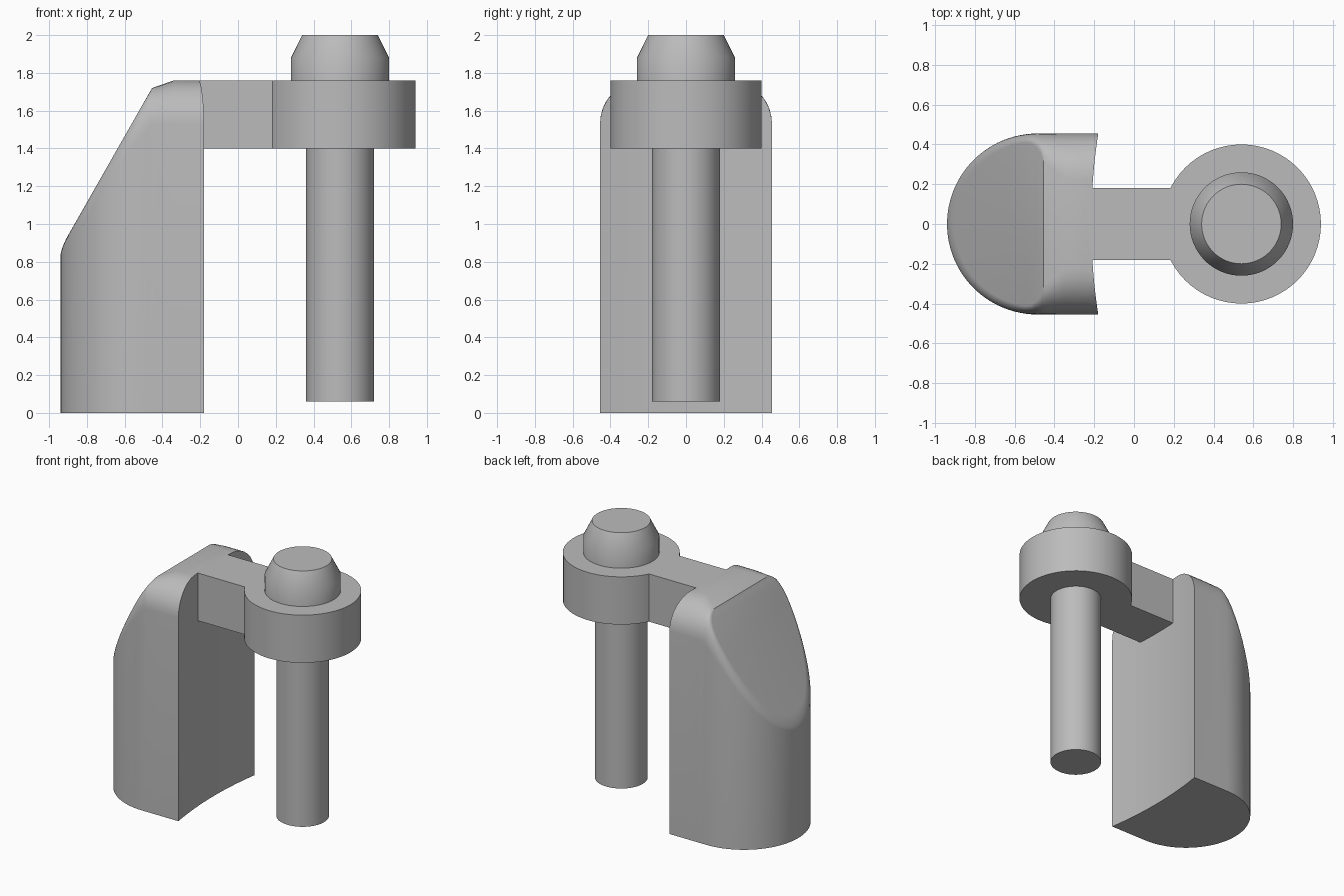
import bpy, bmesh
from math import sin, cos, pi

cube = bpy.data.objects.get("Cube")
if cube:
    bpy.data.objects.remove(cube, do_unlink=True)

grey = bpy.data.materials.new("plain_grey")
grey.use_nodes = True
grey.diffuse_color = (0.5, 0.5, 0.5, 1)
grey.node_tree.nodes["Principled BSDF"].inputs["Base Color"].default_value = (0.5, 0.5, 0.5, 1)


def make_object(name, bm):
    bmesh.ops.recalc_face_normals(bm, faces=bm.faces)
    mesh = bpy.data.meshes.new(name)
    bm.to_mesh(mesh)
    bm.free()
    mesh.materials.append(grey)
    obj = bpy.data.objects.new(name, mesh)
    bpy.context.collection.objects.link(obj)
    return obj


def activate(obj):
    bpy.ops.object.select_all(action='DESELECT')
    obj.select_set(True)
    bpy.context.view_layer.objects.active = obj


def smooth(obj):
    activate(obj)
    bpy.ops.object.shade_smooth_by_angle(angle=pi / 6)


def lathe(name, centre_x, profile, sides=64):
    """Closed solid of revolution from (radius, height) pairs."""
    bm = bmesh.new()
    rings = [[bm.verts.new((centre_x + r * cos(2 * pi * i / sides),
                            r * sin(2 * pi * i / sides), z)) for i in range(sides)]
             for r, z in profile]
    for low, high in zip(rings, rings[1:]):
        for i in range(sides):
            j = (i + 1) % sides
            bm.faces.new((low[i], low[j], high[j], high[i]))
    bm.faces.new(rings[0])
    bm.faces.new(rings[-1])
    return make_object(name, bm)


def lerp_table(table, x):
    """Piecewise linear lookup, extended downward along the first segment."""
    if x >= table[-1][0]:
        return table[-1][1]
    for (x0, y0), (x1, y1) in zip(table, table[1:]):
        if x <= x1:
            return y0 + (y1 - y0) * (x - x0) / (x1 - x0)


# Post: rounded footprint, sloping roof and a fillet that widens toward the top
ARC_X, HALF = -0.485, 0.455
ROOF = [(-0.905, 0.93), (-0.455, 1.72), (-0.34, 1.76)]
INSET = [(-0.94, 0.036), (-0.55, 0.04), (-0.5, 0.055), (-0.47, 0.095), (-0.455, 0.145), (-0.34, 0.23)]
DROP = [(-0.94, 0.04), (-0.6, 0.1), (-0.455, 0.19), (-0.34, 0.23)]

straight = [-0.1, -0.25, -0.34, -0.38, -0.42, -0.455, -0.462, -0.47]
outline = [(x, HALF, 0, 1) for x in straight]
outline += [(ARC_X - HALF * sin(pi * i / 48), HALF * cos(pi * i / 48),
             -sin(pi * i / 48), cos(pi * i / 48)) for i in range(49)]
outline += [(x, -HALF, 0, -1) for x in reversed(straight)]

bm = bmesh.new()
rows = [[bm.verts.new((x, y, 0)) for x, y, _, _ in outline]]
STEPS = 8
for k in range(STEPS + 1):
    a = pi / 2 * k / STEPS
    row = []
    for x, y, nx, ny in outline:
        inset = lerp_table(INSET, x) * (1 - cos(a))
        px, py = x - nx * inset, y - ny * inset
        row.append(bm.verts.new((px, py, lerp_table(ROOF, px) - lerp_table(DROP, x) * (1 - sin(a)))))
    rows.append(row)
last = len(outline) - 1
for low, high in zip(rows, rows[1:]):
    for i in range(last):
        bm.faces.new((low[i], low[i + 1], high[i + 1], high[i]))
top = rows[-1]
for i in range(last // 2):
    strip = [top[i], top[i + 1], top[last - i - 1], top[last - i]]
    bm.faces.new(list(dict.fromkeys(strip)))
bm.faces.new(rows[0])
bm.faces.new([r[0] for r in rows] + [r[-1] for r in reversed(rows)])
post = make_object("post", bm)

# Shallow hollow on the inner side of the post
R = 2.96
cutter = lathe("hollow_cutter", R - 0.215, [(R, -0.5), (R, 2.5)], 360)
cutter.hide_render = True
activate(post)
cut = post.modifiers.new("hollow", 'BOOLEAN')
cut.operation, cut.solver, cut.object = 'DIFFERENCE', 'EXACT', cutter
bpy.ops.object.modifier_apply(modifier=cut.name)
bpy.data.objects.remove(cutter, do_unlink=True)
smooth(post)

# Arm joining the post to the collar
bm = bmesh.new()
bmesh.ops.create_cube(bm, size=1)
for v in bm.verts:
    v.co = (0.22 if v.co.x > 0 else -0.225, v.co.y * 0.36, 1.58 + v.co.z * 0.36)
make_object("arm", bm)

# Collar, hanging pin and tapered cap
PIN_X = 0.54
smooth(lathe("collar", PIN_X, [(0.4, 1.4), (0.4, 1.76)]))
smooth(lathe("pin", PIN_X, [(0.18, 0.06), (0.18, 1.45)]))
smooth(lathe("cap", PIN_X, [(0.26, 1.7), (0.26, 1.88), (0.2, 2.0)]))
